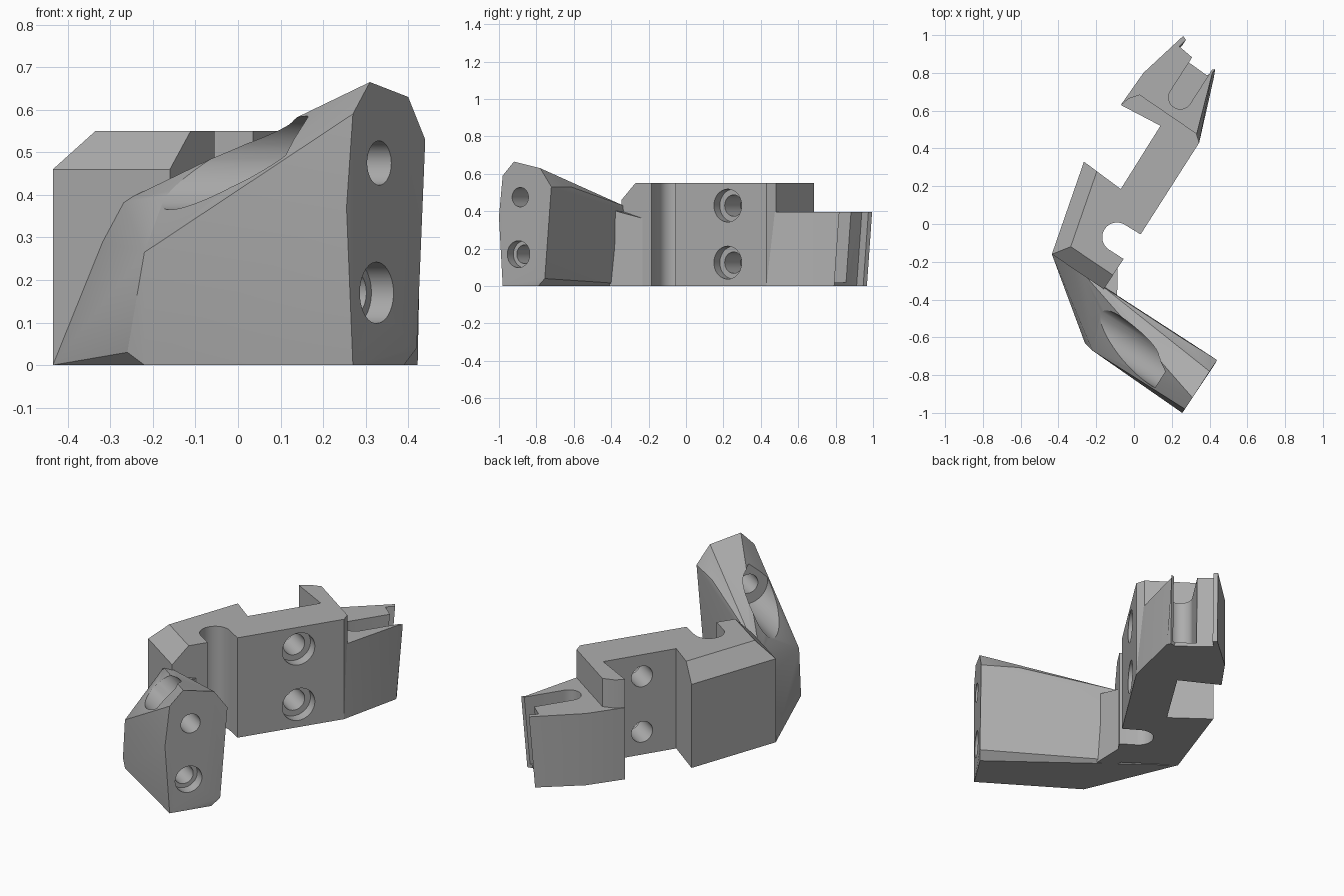
import bpy, bmesh, math
from mathutils import Vector

if "Cube" in bpy.data.objects:
    bpy.data.objects.remove(bpy.data.objects["Cube"], do_unlink=True)

# Single plain finish
grey = bpy.data.materials.new("plain_grey")
grey.use_nodes = True
tone = (0.42, 0.42, 0.42, 1)
grey.diffuse_color = tone
grey.node_tree.nodes["Principled BSDF"].inputs["Base Color"].default_value = tone

# Shared directions: along the bracket, and across it (the bolt direction)
ALONG = Vector((0.54, 0.84, 0)).normalized()
ACROSS = Vector((ALONG.y, -ALONG.x, 0))


def make(name, bm):
    bmesh.ops.recalc_face_normals(bm, faces=bm.faces)
    me = bpy.data.meshes.new(name)
    bm.to_mesh(me)
    bm.free()
    me.materials.append(grey)
    ob = bpy.data.objects.new(name, me)
    bpy.context.collection.objects.link(ob)
    return ob


def prism_mesh(outline, z0, z1):
    bm = bmesh.new()
    face = bm.faces.new([bm.verts.new((p[0], p[1], z0)) for p in outline])
    top = bmesh.ops.extrude_face_region(bm, geom=[face])["geom"]
    for v in top:
        if isinstance(v, bmesh.types.BMVert):
            v.co.z = z1
    return bm


def hull(name, points):
    bm = bmesh.new()
    for p in points:
        bm.verts.new(p)
    res = bmesh.ops.convex_hull(bm, input=bm.verts)
    loose = [v for v in bm.verts if not v.link_faces]
    bmesh.ops.delete(bm, geom=loose, context='VERTS')
    bmesh.ops.dissolve_limit(bm, angle_limit=math.radians(1),
                             verts=bm.verts, edges=bm.edges)
    return make(name, bm)


def rod(start, radius, depth, lead=0.0):
    """Cutter running inwards from a point, against ACROSS."""
    bm = bmesh.new()
    bmesh.ops.create_cone(bm, cap_ends=True, segments=40,
                          radius1=radius, radius2=radius, depth=depth + lead)
    ob = make("cutter", bm)
    ob.rotation_mode = 'QUATERNION'
    ob.rotation_quaternion = ACROSS.to_track_quat('Z', 'Y')
    ob.location = Vector(start) - ACROSS * (depth - lead) / 2
    return ob


def carve(ob, cutters):
    for c in cutters:
        mod = ob.modifiers.new("cut", 'BOOLEAN')
        mod.operation = 'DIFFERENCE'
        mod.solver = 'EXACT'
        mod.object = c
    bpy.context.view_layer.update()
    deps = bpy.context.evaluated_depsgraph_get()
    me = bpy.data.meshes.new_from_object(ob.evaluated_get(deps))
    ob.modifiers.clear()
    ob.data = me
    for c in cutters:
        bpy.data.objects.remove(c, do_unlink=True)
    me.shade_smooth()
    me.set_sharp_from_angle(angle=math.radians(25))


def arc(centre, radius, steps, side):
    """Half circle from -ALONG to +ALONG, bulging towards side."""
    c = Vector((centre[0], centre[1], 0))
    angles = [math.pi * i / steps for i in range(steps + 1)]
    return [c + radius * (side * math.sin(a) - ALONG * math.cos(a)) for a in angles]


# Main bracket body with the round-ended side slot
outline = [(-0.435, -0.16), (-0.16, -0.345), (-0.055, -0.185)]
outline += arc((-0.09, -0.07), 0.078, 20, -ACROSS)
outline += [(0.035, -0.055), (0.345, 0.43), (0.33, 0.48), (0.03, 0.685),
            (-0.03, 0.665), (-0.07, 0.63), (0.14, 0.52), (-0.07, 0.185), (-0.265, 0.33)]
bm = prism_mesh(outline, 0, 0.55)

# Bevelled upper edges on the outer and front sides
corner = Vector((-0.435, -0.16, 0.46))
ridge = Vector((-0.335, -0.12, 0.55))
for end in (Vector((-0.265, 0.33, 0.46)), Vector((-0.16, -0.345, 0.46))):
    no = (end - corner).cross(ridge - corner)
    if no.z < 0:
        no.negate()
    bmesh.ops.bisect_plane(bm, geom=bm.verts[:] + bm.edges[:] + bm.faces[:],
                           plane_co=corner, plane_no=no, clear_outer=True)
    bmesh.ops.holes_fill(bm, edges=[e for e in bm.edges if e.is_boundary])
body = make("bracket_body", bm)

# Two counterbored bolt holes through the neck
cutters = []
for z in (0.43, 0.125):
    cutters += [rod((0.21, 0.225, z), 0.088, 0.055, 0.1),
                rod((0.21, 0.225, z), 0.057, 0.5, 0.1)]
carve(body, cutters)

# End tab with lips, slanted end and a vertical channel
tab_outline = [(-0.07, 0.63), (0.14, 0.52), (0.345, 0.43), (0.44, 0.80), (0.43, 0.82),
               (0.40, 0.815), (0.31, 0.88), (0.24, 0.94), (0.275, 0.975), (0.26, 0.995),
               (0.05, 0.80)]
bm = prism_mesh(tab_outline, 0, 0.395)
for v in bm.verts:
    if v.co.z < 0.1 and v.co.y > 0.79 and v.co.x > 0.1:
        v.co -= ALONG * 0.033
    elif v.co.z > 0.1 and v.co.x > 0.34 and v.co.y < 0.81:
        v.co.x -= 0.025
tab = make("end_tab", bm)
channel = [Vector((0.245, 0.67, 0)) + 0.062 * (
    -ALONG * math.sin(math.pi * i / 16) - ACROSS * math.cos(math.pi * i / 16))
    for i in range(17)]
channel += [channel[-1] + ALONG * 0.4, channel[0] + ALONG * 0.4]
carve(tab, [make("cutter", prism_mesh(channel, 0.02, 0.6))])

# Angled front arm: faceted block rising towards its end face
arm = hull("front_arm", [
    (0.255, -1.0, 0.37), (0.27, -0.98, 0.59), (0.31, -0.92, 0.665), (0.40, -0.78, 0.63),
    (0.44, -0.72, 0.53), (0.42, -0.755, 0.04), (0.39, -0.79, 0), (0.27, -0.98, 0),
    (0.27, -0.615, 0.53), (-0.09, -0.40, 0.41), (-0.09, -0.43, 0.04), (-0.11, -0.45, 0),
    (-0.435, -0.16, 0), (-0.26, -0.63, 0.03), (-0.22, -0.67, 0), (-0.22, -0.67, 0.265),
    (-0.32, -0.23, 0.29), (-0.27, -0.26, 0.385), (-0.16, -0.335, 0.43), (-0.1, -0.41, 0.435)])

# Tool groove, upper bolt hole and lower counterbored hole in the arm
carve(arm, [rod((0.17, -0.775, 0.475), 0.11, 0.7),
            rod((0.33, -0.885, 0.475), 0.052, 0.4, 0.1),
            rod((0.325, -0.895, 0.17), 0.072, 0.06, 0.1),
            rod((0.325, -0.895, 0.17), 0.05, 0.3, 0.1)])

# Short web joining the arm to the body
hull("arm_web", [(x, y, z) for x, y, top in
                 ((-0.09, -0.41, 0.41), (-0.086, -0.225, 0.36),
                  (-0.2, -0.25, 0.38), (-0.18, -0.38, 0.39)) for z in (0, top)])
